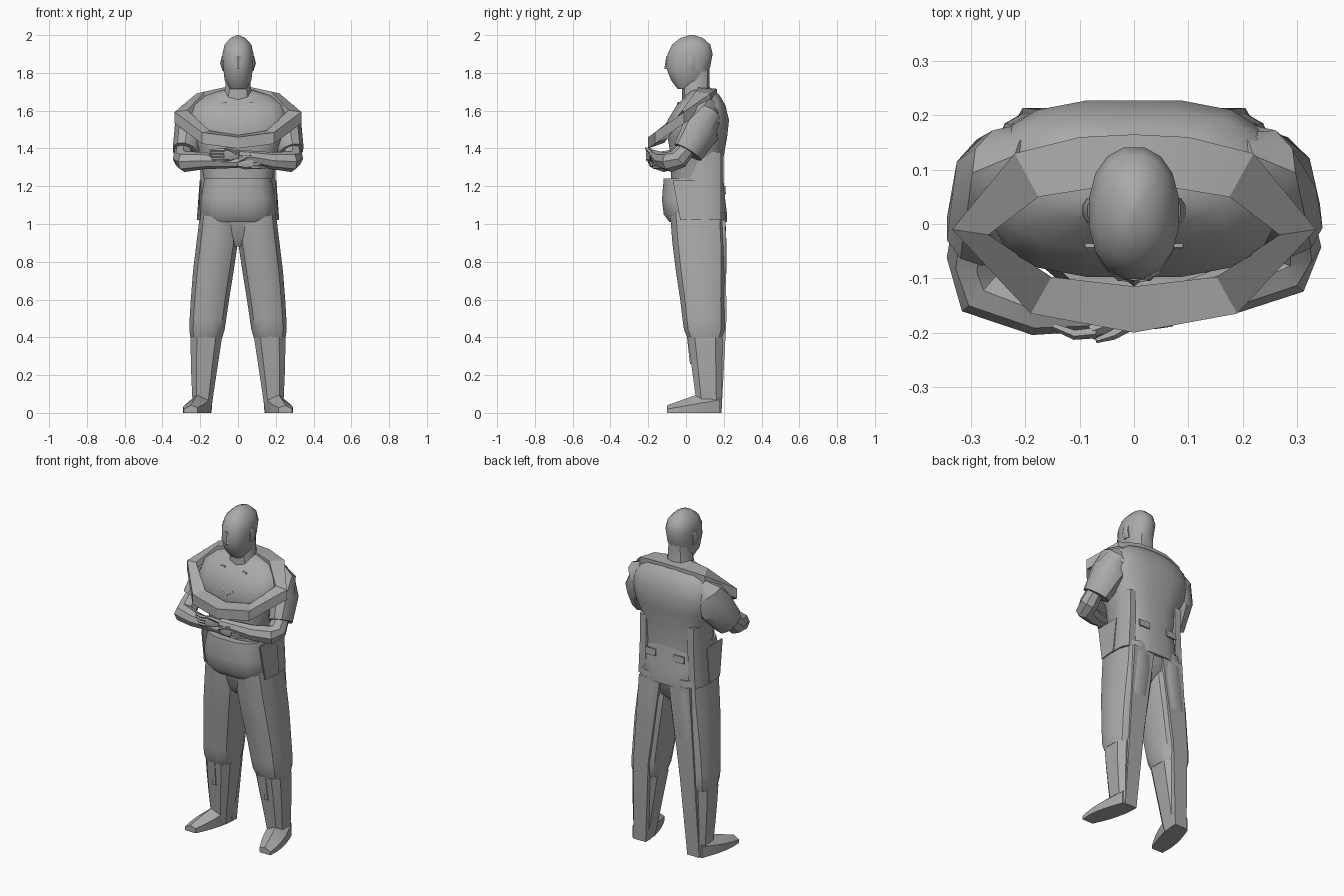
import bpy, bmesh, math
from mathutils import Vector

cube = bpy.data.objects.get("Cube")
if cube:
    bpy.data.objects.remove(cube)

grey = bpy.data.materials.new("plain grey")
grey.use_nodes = True
colour = (0.4, 0.4, 0.4, 1)
grey.diffuse_color = colour
grey.node_tree.nodes["Principled BSDF"].inputs["Base Color"].default_value = colour


def skin(name, rings, closed=False, angle=35):
    """Join equal-length point rings; closed joins the last to the first."""
    bm = bmesh.new()
    loops = [[bm.verts.new(point) for point in ring] for ring in rings]
    following = loops[1:] + loops[:1] if closed else loops[1:]
    for lower, upper in zip(loops, following):
        for i in range(len(lower)):
            bm.faces.new((lower[i - 1], lower[i], upper[i], upper[i - 1]))
    if not closed:
        bm.faces.new(loops[0])
        bm.faces.new(loops[-1])
    bmesh.ops.recalc_face_normals(bm, faces=bm.faces)
    mesh = bpy.data.meshes.new(name)
    bm.to_mesh(mesh)
    bm.free()
    mesh.materials.append(grey)
    part = bpy.data.objects.new(name, mesh)
    bpy.context.collection.objects.link(part)
    bpy.ops.object.select_all(action="DESELECT")
    part.select_set(True)
    bpy.context.view_layer.objects.active = part
    bpy.ops.object.shade_smooth_by_angle(angle=math.radians(angle))


def rounded_ring(z, inner, outer, front, back, sides, squareness):
    """Horizontal rounded-box outline between four limits."""
    ring = []
    for i in range(sides):
        turn = math.tau * (i + 0.5) / sides
        u, v = (math.copysign(abs(w) ** squareness, w)
                for w in (math.cos(turn), math.sin(turn)))
        ring.append(((inner + outer + u * (outer - inner)) / 2,
                     (front + back + v * (back - front)) / 2, z))
    return ring


def column(name, rows, sides=16, squareness=0.7):
    """Symmetric upright body from rows of height, half width, front, back."""
    skin(name, [rounded_ring(z, -half, half, front, back, sides, squareness)
                for z, half, front, back in rows])


def tube(name, path, widths, sides=8, flat=1.0):
    """Tapered limb along a path, one width per point."""
    points = [Vector(p) for p in path]
    rings = []
    for i, (point, width) in enumerate(zip(points, widths)):
        ahead = points[min(i + 1, len(points) - 1)] - points[max(i - 1, 0)]
        turn = ahead.to_track_quat("Z", "Y")
        rings.append([point + turn @ Vector((width * flat * math.cos(a), width * math.sin(a), 0))
                      for a in (math.tau * k / sides for k in range(sides))])
    skin(name, rings)


def slab(name, outline, push):
    """Thin plate pushed out from an outline."""
    skin(name, [outline, [Vector(point) + Vector(push) for point in outline]])


def mirrored(points, side):
    return [(side * x, y, z) for x, y, z in points]


# Torso, with a belly that overhangs the belt, and the seat
column("chest", [(1.2, .18, -.08, .2), (1.35, .2, -.08, .2), (1.46, .25, -.1, .22),
                 (1.55, .27, -.1, .23), (1.63, .25, -.05, .21),
                 (1.68, .18, 0, .18), (1.71, .08, .02, .15)])
column("belly", [(1.01, .18, -.09, .22), (1.05, .2, -.12, .22),
                 (1.13, .2, -.13, .21), (1.24, .18, -.12, .2)])
column("seat", [(.88, .03, -.02, .14), (.93, .12, -.05, .19), (1.04, .19, -.07, .21)])

# Broad open collar, sloping up from the breast to the nape
rim = [(0, -.2), (.19, -.165), (.335, -.01), (.22, .13), (.1, .16), (0, .165)]
rim += [(-x, y) for x, y in rim[-2:0:-1]]
band = []
for x, y in rim:
    z = 1.6 + 0.7 * y
    inside = -0.03 + (y + 0.03) / 2
    band.append([(x, y, z), (x, y, z - .06), (x * .8, inside, z - .03), (x * .8, inside, z + .01)])
skin("collar", band, closed=True, angle=20)

# Head and neck
column("neck", [(1.66, .085, -.02, .14), (1.73, .07, -.02, .125), (1.85, .06, 0, .125)],
       sides=10, squareness=.9)
column("head", [(1.715, .04, -.045, .02), (1.76, .072, -.08, .1), (1.83, .08, -.108, .13),
                (1.9, .084, -.1, .143), (1.95, .072, -.075, .13),
                (1.985, .04, -.03, .09), (2, .005, .02, .04)], squareness=.9)
skin("nose", [[(-.02, -.1, z), (.02, -.1, z), (0, tip, z)]
              for z, tip in ((1.82, -.115), (1.89, -.104))])

for name, side in (("left", 1), ("right", -1)):
    skin(name + "_ear", [mirrored(rounded_ring(z, .065, outer, 0, .05, 8, 1), side)
                         for z, outer in ((1.81, .082), (1.85, .096), (1.89, .086))])

    # Leg limits follow simple rules of height
    def leg_ring(z, slack, sides, squareness):
        swell = math.sin(math.pi * min(z, 1))
        ring = rounded_ring(z, max(.155 * (.92 - z), 0) - slack / 2,
                            .24 - .035 * z + .03 * swell + slack / 2,
                            .06 - .14 * z - slack, .19 + .02 * z + slack,
                            sides, squareness)
        return mirrored(ring, side)

    skin(name + "_trouser", [leg_ring(z, slack, 12, .75) for z, slack in (
        (.4, 0), (.44, .012), (.5, .012), (.6, .01), (.75, .012), (.9, .01), (1.06, 0))])
    skin(name + "_shin", [leg_ring(z / 10, 0, 8, .6) for z in range(5)])

    # Flat pressed panel from the seat down to the heel
    skin(name + "_leg_back", [mirrored([(middle - half, .14, z), (middle + half, .14, z),
                                        (middle + half, back, z), (middle - half, back, z)], side)
                              for z, middle, half, back in (
        (0, .18, .04, .188), (.5, .155, .05, .214), (1.02, .1, .07, .21))], angle=20)
    slab(name + "_shin_stripe", mirrored([(.16, .01, .44), (.18, .01, .44),
                                          (.185, .03, .26), (.165, .03, .26)], side),
         (0, -.009, 0))

    # Bare foot, tapering and turning out from heel to toe
    foot = []
    for step in range(6):
        t = step / 5
        y, low, high = .18 - .28 * t, .14 + .075 * t * t, .235 + .055 * math.sin(1.9 * t)
        top = .14 - .1 * t
        foot.append(mirrored([(low, y, 0), (high, y, 0), (high, y, top / 2),
                              ((low + high) / 2, y, top), (low, y, top * .7)], side))
    skin(name + "_foot", foot, angle=40)

    # Coat side, pockets and lapel
    skin(name + "_coat_side", [
        mirrored(rounded_ring(z, .12, outer, front, .19, 8, .75), side)
        for z, outer, front in ((1.02, .215, .02), (1.25, .2, .01), (1.38, .2, .04))])
    slab(name + "_side_pocket", mirrored([(.19, -.07, 1.23), (.195, .09, 1.23),
                                          (.21, .08, 1.02), (.2, -.03, 1.02)], side),
         (side * .008, 0, 0))
    slab(name + "_back_pocket", mirrored([(.06, .2, 1.2), (.13, .198, 1.2),
                                          (.13, .2, 1.16), (.06, .203, 1.16)], side),
         (0, .008, 0))
    slab(name + "_lapel", mirrored([(0, -.095, 1.5), (.03, -.097, 1.53),
                                    (.09, -.035, 1.64), (.06, -.035, 1.645)], side),
         (0, -.008, 0))

    # Full short sleeve, merging into the back
    step = 0 if side > 0 else -.04
    tube(name + "_sleeve", mirrored([(.18, .12, 1.62), (.225, .11, 1.58), (.25, .08, 1.5),
                                     (.28, .01 + step / 2, 1.38)], side),
         (.06, .09, .105, .085), sides=10, flat=.8)

    # Folded forearms; the left one rises over the right
    wrist = Vector((0, -.17, 1.365) if side > 0 else (0, -.165, 1.325))
    tube(name + "_forearm", mirrored([(.285, .02, 1.42), (.29, -.04 + step / 2, 1.345),
                                      (.28, -.08 + step, 1.33),
                                      (.18, -.12 + step, 1.335)], side) + [wrist],
         (.045, .055, .055, .045, .028))

    # Hand lying on the other arm, with four fingers and a thumb
    reach = Vector((-side, -.35 * max(side, 0), 0))
    tube(name + "_hand", [wrist, wrist + reach * .04, wrist + reach * .08],
         (.026, .036, .032), flat=.5)
    for finger in range(4):
        knuckle = wrist + reach * .07 + Vector((0, -.005, .024 - .016 * finger))
        tube(f"{name}_finger_{finger + 1}",
             [knuckle, knuckle + reach * .04 + Vector((0, .01, 0)),
              knuckle + reach * .08 + Vector((0, .04, 0))],
             (.011, .01, .006), sides=5)
    root = wrist + Vector((0, -.01, .01))
    tube(name + "_thumb", [root, root + reach * .04 + Vector((0, -.01, .02)),
                           root + reach * .07 + Vector((0, -.01, .025))],
         (.013, .01, .005), sides=5)
